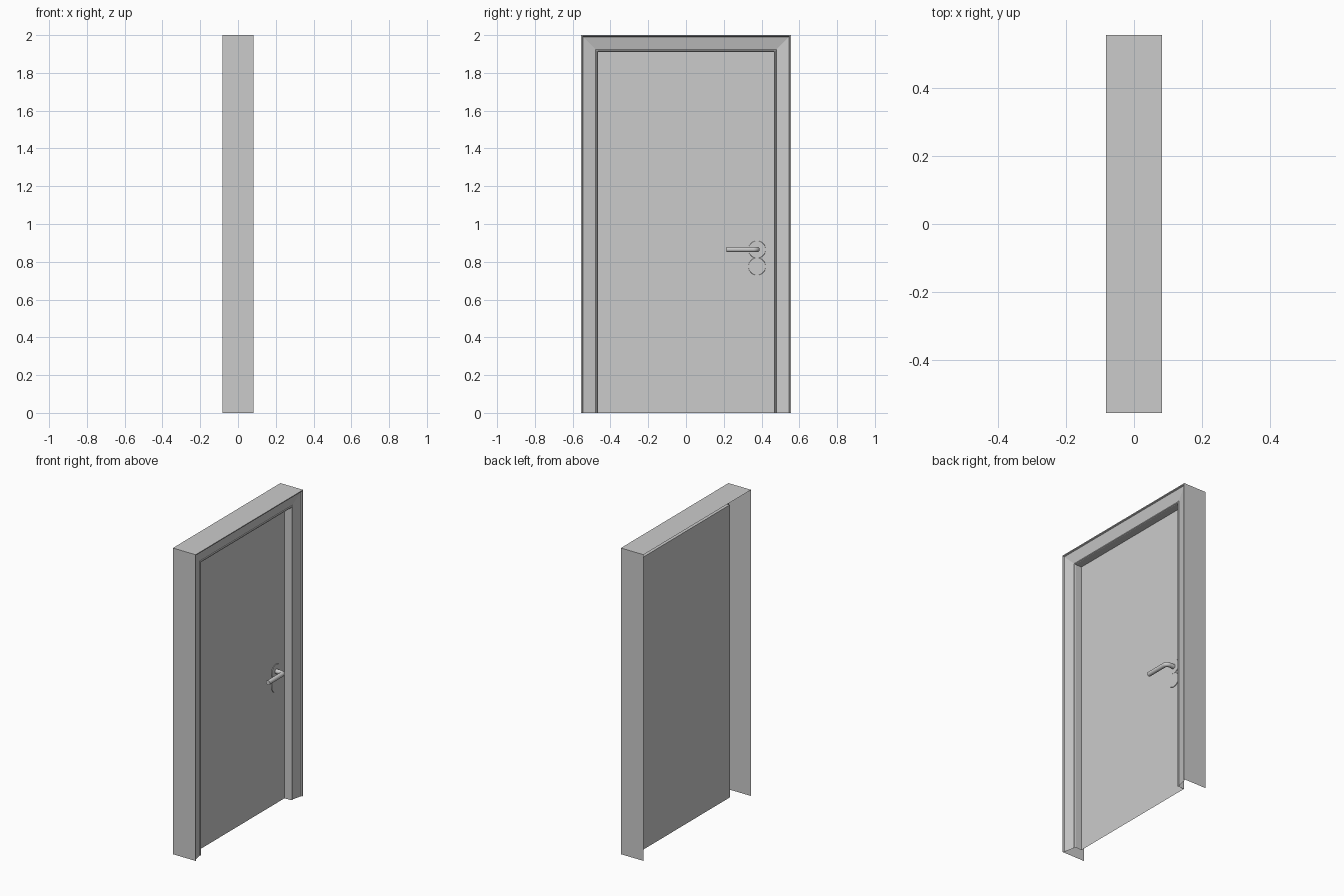
import bpy, bmesh, math
from mathutils import Matrix

if "Cube" in bpy.data.objects:
    bpy.data.objects.remove(bpy.data.objects["Cube"])

HALF_W, HEIGHT, DOOR_X = 0.555, 2.0, 0.01
HANDLE_Y, HANDLE_Z = 0.376, 0.865


def finish(name, bm, smooth=False):
    mesh = bpy.data.meshes.new(name)
    bm.to_mesh(mesh)
    bm.free()
    ob = bpy.data.objects.new(name, mesh)
    bpy.context.collection.objects.link(ob)
    if smooth:
        bpy.context.view_layer.objects.active = ob
        ob.select_set(True)
        bpy.ops.object.shade_smooth_by_angle(angle=math.radians(35))
        ob.select_set(False)
    return ob


# Frame: one open moulding profile (inset from outer edge, x) mitred round three sides
profile = [(0, -0.082), (0, 0.082), (0.006, 0.082), (0.009, 0.074),
           (0.077, 0.058), (0.079, 0.062), (0.083, 0.063), (0.087, 0.061),
           (0.089, 0.057), (0.089, DOOR_X)]
bm = bmesh.new()
rows = []
for d, x in profile:
    y, z = HALF_W - d, HEIGHT - d
    rows.append([bm.verts.new(p) for p in
                 ((x, -y, 0), (x, -y, z), (x, y, z), (x, y, 0))])
for a, b in zip(rows, rows[1:]):
    for k in range(3):
        bm.faces.new((a[k], b[k], b[k + 1], a[k + 1]))
finish("door_frame", bm)

# Door leaf: a single sheet closing the opening
dy, dz = HALF_W - 0.089, HEIGHT - 0.089
bm = bmesh.new()
bm.faces.new([bm.verts.new((DOOR_X, y, z)) for y, z in
              ((-dy, 0), (dy, 0), (dy, dz), (-dy, dz))])
finish("door_leaf", bm)


# Round plates behind the handle and over the keyhole
def plate(name, z):
    bm = bmesh.new()
    t = 0.003
    bmesh.ops.create_cone(
        bm, cap_ends=True, segments=32, radius1=0.046, radius2=0.045, depth=t,
        matrix=Matrix.Translation((DOOR_X + t / 2 + 0.0002, HANDLE_Y, z))
        @ Matrix.Rotation(math.pi / 2, 4, 'Y'))
    finish(name, bm, True)


plate("handle_plate", HANDLE_Z)
plate("keyhole_plate", HANDLE_Z - 0.09)

# Lever: round tube leaving the door and bending along it
R, BEND, LEVER_X = 0.0145, 0.02, 0.066
path = [(DOOR_X + 0.002, HANDLE_Y)]
for i in range(7):
    a = i / 6 * math.pi / 2
    path.append((LEVER_X - BEND + BEND * math.sin(a),
                 HANDLE_Y - BEND + BEND * math.cos(a)))
path.append((LEVER_X, 0.215))
bm = bmesh.new()
rings = []
N = 20
for i, (x, y) in enumerate(path):
    x0, y0 = path[max(i - 1, 0)]
    x1, y1 = path[min(i + 1, len(path) - 1)]
    length = math.hypot(x1 - x0, y1 - y0)
    nx, ny = -(y1 - y0) / length, (x1 - x0) / length
    rings.append([bm.verts.new((x + nx * R * math.cos(t), y + ny * R * math.cos(t),
                                HANDLE_Z + R * math.sin(t)))
                  for t in (2 * math.pi * k / N for k in range(N))])
for a, b in zip(rings, rings[1:]):
    for k in range(N):
        j = (k + 1) % N
        bm.faces.new((a[k], a[j], b[j], b[k]))
bm.faces.new(rings[0])
bm.faces.new(rings[-1])
bmesh.ops.recalc_face_normals(bm, faces=bm.faces)
finish("handle_lever", bm, True)
